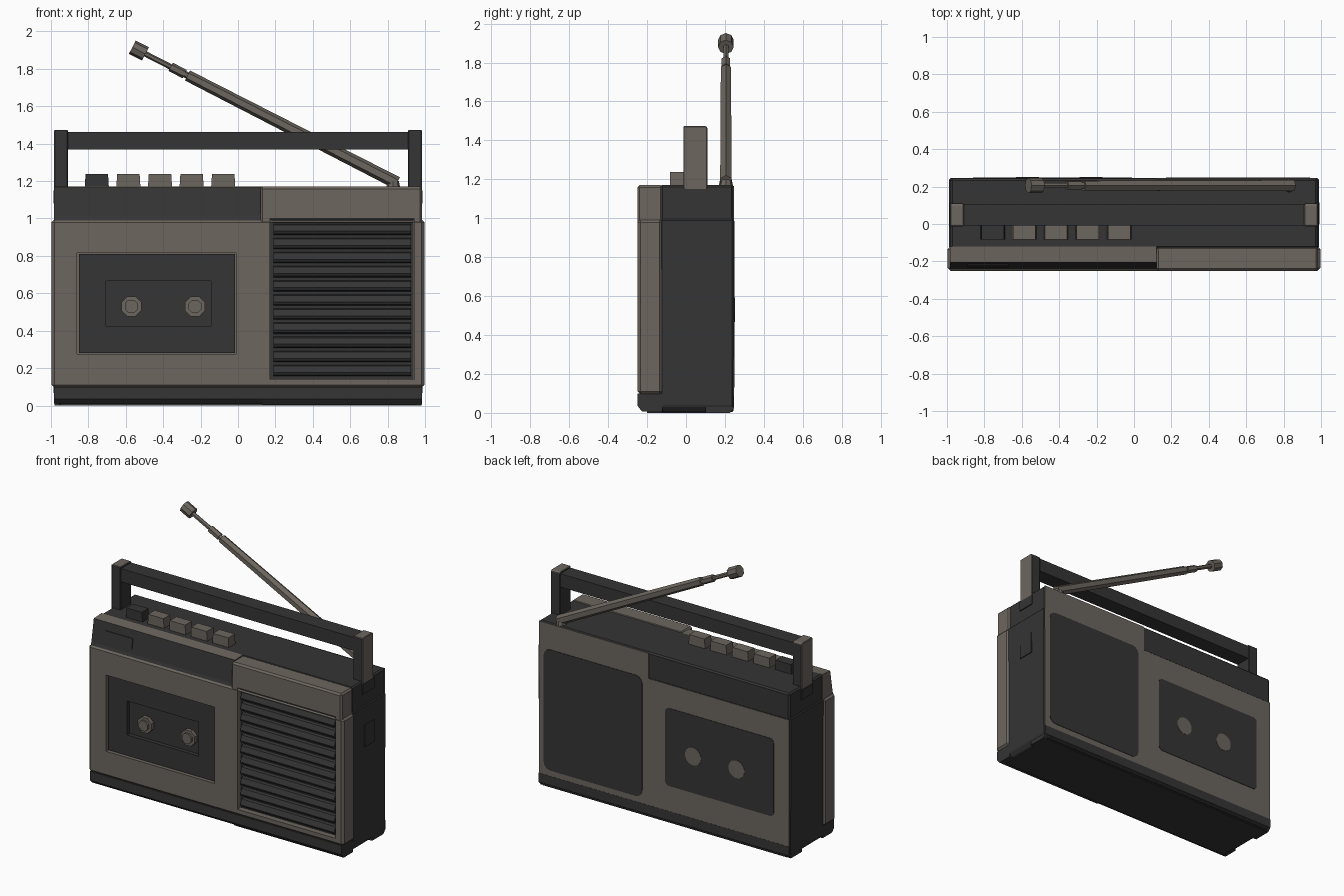
import bpy, bmesh, math
from mathutils import Vector

if "Cube" in bpy.data.objects:
    bpy.data.objects.remove(bpy.data.objects["Cube"])


def material(name, rgb):
    m = bpy.data.materials.new(name)
    m.diffuse_color = (*rgb, 1)
    m.use_nodes = True
    m.node_tree.nodes["Principled BSDF"].inputs["Base Color"].default_value = m.diffuse_color
    return m


DARK = material("charcoal plastic", (0.035, 0.035, 0.035))
TAUPE = material("warm grey plastic", (0.150, 0.132, 0.112))


def finish(name, bm, mats, bevel=0.0, rule=None):
    bmesh.ops.recalc_face_normals(bm, faces=bm.faces)
    if bevel:
        bmesh.ops.bevel(bm, geom=bm.edges[:], offset=bevel, segments=1, affect='EDGES')
    bm.normal_update()
    if rule:
        for f in bm.faces:
            f.material_index = rule(f.normal)
    me = bpy.data.meshes.new(name)
    bm.to_mesh(me)
    bm.free()
    for m in mats:
        me.materials.append(m)
    ob = bpy.data.objects.new(name, me)
    bpy.context.collection.objects.link(ob)
    return ob


def prism(name, pts, axis, a, b, mats, bevel=0.0, rule=None):
    """Extrude a profile: axis 0 takes (y, z) points, axis 1 takes (x, z) points."""
    bm = bmesh.new()
    place = (lambda p, t: (t, p[0], p[1])) if axis == 0 else (lambda p, t: (p[0], t, p[1]))
    lo = [bm.verts.new(place(p, a)) for p in pts]
    hi = [bm.verts.new(place(p, b)) for p in pts]
    bm.faces.new(lo)
    bm.faces.new(hi)
    n = len(pts)
    for i in range(n):
        j = (i + 1) % n
        bm.faces.new((lo[i], lo[j], hi[j], hi[i]))
    return finish(name, bm, mats, bevel, rule)


def box(name, x, y, z, mat, bevel=0.0):
    pts = [(x[0], z[0]), (x[1], z[0]), (x[1], z[1]), (x[0], z[1])]
    return prism(name, pts, 1, y[0], y[1], [mat], bevel)


def rounded(x, z, r):
    pts = []
    for k, (cx, cz) in enumerate([(x[1]-r, z[1]-r), (x[0]+r, z[1]-r), (x[0]+r, z[0]+r), (x[1]-r, z[0]+r)]):
        for s in range(4):
            t = math.radians(90 * k + 30 * s)
            pts.append((cx + r * math.cos(t), cz + r * math.sin(t)))
    return pts


def ngon(cx, cz, r, n):
    return [(cx + r * math.cos(math.tau * (i + .5) / n), cz + r * math.sin(math.tau * (i + .5) / n)) for i in range(n)]


def cut(ob, x, y, z):
    c = box("cutter", x, y, z, TAUPE)
    c.hide_render = True
    mod = ob.modifiers.new("recess", 'BOOLEAN')
    mod.operation = 'DIFFERENCE'
    mod.solver = 'EXACT'
    mod.object = c
    bpy.context.view_layer.objects.active = ob
    bpy.ops.object.modifier_apply(modifier=mod.name)
    bpy.data.objects.remove(c)


def rod(name, p, q, r1, r2, n, mat):
    p, q = Vector(p), Vector(q)
    bm = bmesh.new()
    bmesh.ops.create_cone(bm, cap_ends=True, segments=n, radius1=r1, radius2=r2, depth=(q - p).length)
    rot = (q - p).to_track_quat('Z', 'Y')
    for v in bm.verts:
        v.co = rot @ v.co + (p + q) / 2
    return finish(name, bm, [mat])


# Rear shell and the slightly narrower top deck
half = [(0.96, 0.005), (0.985, 0.035), (0.988, 0.995)]
prism("rear_shell", half + [(-x, z) for x, z in reversed(half)], 1, -0.13, 0.243, [DARK], 0.006)
box("top_deck", (-0.98, 0.98), (-0.13, 0.243), (0.98, 1.17), DARK, 0.01)

# Front panel with cassette and speaker recesses
front = box("front_panel", (-0.998, 0.998), (-0.25, -0.12), (0.095, 0.995), TAUPE, 0.016)
cut(front, (-0.86, -0.01), (-0.3, -0.20), (0.275, 0.815))
cut(front, (0.17, 0.94), (-0.3, -0.205), (0.14, 0.98))

# Upper front: warm right block, sloped dark left panel with a slot
right_top = box("upper_right_block", (0.12, 0.985), (-0.25, -0.12), (0.97, 1.17), TAUPE, 0.012)
cut(right_top, (0.17, 0.94), (-0.3, -0.205), (0.9, 1.0))
prism("upper_left_panel", [(-0.12, 0.98), (-0.243, 0.98), (-0.232, 1.01), (-0.205, 1.165), (-0.12, 1.17)], 0,
      -0.985, 0.12, [TAUPE, DARK], rule=lambda n: 1 if n.y < -0.7 else 0)
prism("indicator_slot", [(-0.2, 1.04), (-0.232, 1.04), (-0.22, 1.11), (-0.2, 1.11)], 0, -0.89, -0.67, [DARK])

# Base, in two lengths
for name, x0, x1, z0 in (("base_left", -0.985, 0.13, 0.012), ("base_right", 0.132, 0.985, 0.006)):
    prism(name, [(-0.12, z0), (-0.225, z0), (-0.248, 0.035), (-0.248, 0.1), (-0.12, 0.1)], 0, x0, x1, [DARK])
prism("rear_foot", [(0.1, 0.0), (0.225, 0.0), (0.247, 0.025), (0.247, 0.09), (0.1, 0.09)], 0, -0.98, 0.98, [DARK])
box("bottom_plate", (-0.95, 0.95), (-0.2, 0.22), (0.0, 0.02), DARK)

# Cassette door, window and hubs
door = box("cassette_door", (-0.85, -0.015), (-0.232, -0.199), (0.28, 0.81), DARK)
cut(door, (-0.705, -0.145), (-0.3, -0.204), (0.425, 0.665))
for x in (-0.57, -0.23):
    prism("cassette_hub", ngon(x, 0.53, 0.058, 8), 1, -0.232, -0.203, [TAUPE])
    prism("hub_spindle", ngon(x, 0.53, 0.038, 8), 1, -0.246, -0.23, [TAUPE])

# Speaker grille
box("grille_backing", (0.171, 0.939), (-0.212, -0.204), (0.141, 0.999), DARK)
box("grille_top", (0.18, 0.935), (-0.24, -0.21), (0.975, 0.997), DARK)
for i in range(11):
    z = 0.187 + i * 0.0755
    prism("grille_slat", [(-0.211, z - .03), (-0.24, z - .024), (-0.247, z - .01), (-0.23, z + .024), (-0.211, z + .03)],
          0, 0.19, 0.925, [DARK])

# Back: warm panels, dark speaker and cassette plates
box("back_panel_left", (-0.98, 0.12), (0.241, 0.246), (0.09, 0.985), TAUPE)
box("back_panel_right", (0.12, 0.98), (0.241, 0.246), (0.09, 1.165), TAUPE)
prism("back_speaker_plate", rounded((0.17, 0.94), (0.13, 0.985), 0.05), 1, 0.245, 0.249, [DARK])
prism("back_cassette_plate", rounded((-0.86, -0.01), (0.27, 0.82), 0.03), 1, 0.245, 0.249, [DARK])
for x in (-0.57, -0.23):
    prism("back_hub_disc", ngon(x, 0.53, 0.063, 16), 1, 0.247, 0.251, [TAUPE])

# Side socket cover
box("side_socket_cover", (0.98, 0.993), (0.0, 0.115), (0.705, 0.86), DARK)

# Piano keys
for i in range(5):
    x = -0.755 + i * 0.169
    prism("piano_key", [(x - .065, 1.16), (x + .065, 1.16), (x + .06, 1.238), (x - .06, 1.238)], 1,
          -0.082, -0.008, [TAUPE if i else DARK])

# Carry handle: arms have warm outer and top faces
box("handle_bar", (-0.92, 0.92), (-0.008, 0.104), (1.368, 1.462), DARK)
for s in (-1, 1):
    prism("handle_arm", [(-0.013, 1.15), (0.05, 1.115), (0.11, 1.15), (0.11, 1.465), (0.1, 1.474), (-0.013, 1.474)], 0,
          s * 0.91, s * 0.983, [DARK, TAUPE], 0.004,
          rule=lambda n, s=s: 1 if n.x * s > 0.5 or n.z > 0.6 else 0)
    box("handle_pivot", (s * 0.97, s * 0.987), (-0.013, 0.115), (1.08, 1.15), DARK)


# Telescopic antenna
def along(x):
    return (x, 0.205, 1.195 + (0.84 - x) * 0.513)


rod("antenna_pivot", (0.83, 0.205, 1.15), (0.83, 0.205, 1.2), 0.04, 0.03, 8, TAUPE)
rod("antenna_lower", along(0.85), along(-0.27), 0.034, 0.03, 6, TAUPE)
rod("antenna_middle", along(-0.25), along(-0.29), 0.018, 0.018, 6, TAUPE)
rod("antenna_collar", along(-0.285), along(-0.36), 0.025, 0.025, 6, TAUPE)
rod("antenna_upper", along(-0.35), along(-0.51), 0.015, 0.015, 6, TAUPE)
rod("antenna_tip", along(-0.495), along(-0.565), 0.04, 0.04, 8, TAUPE)
